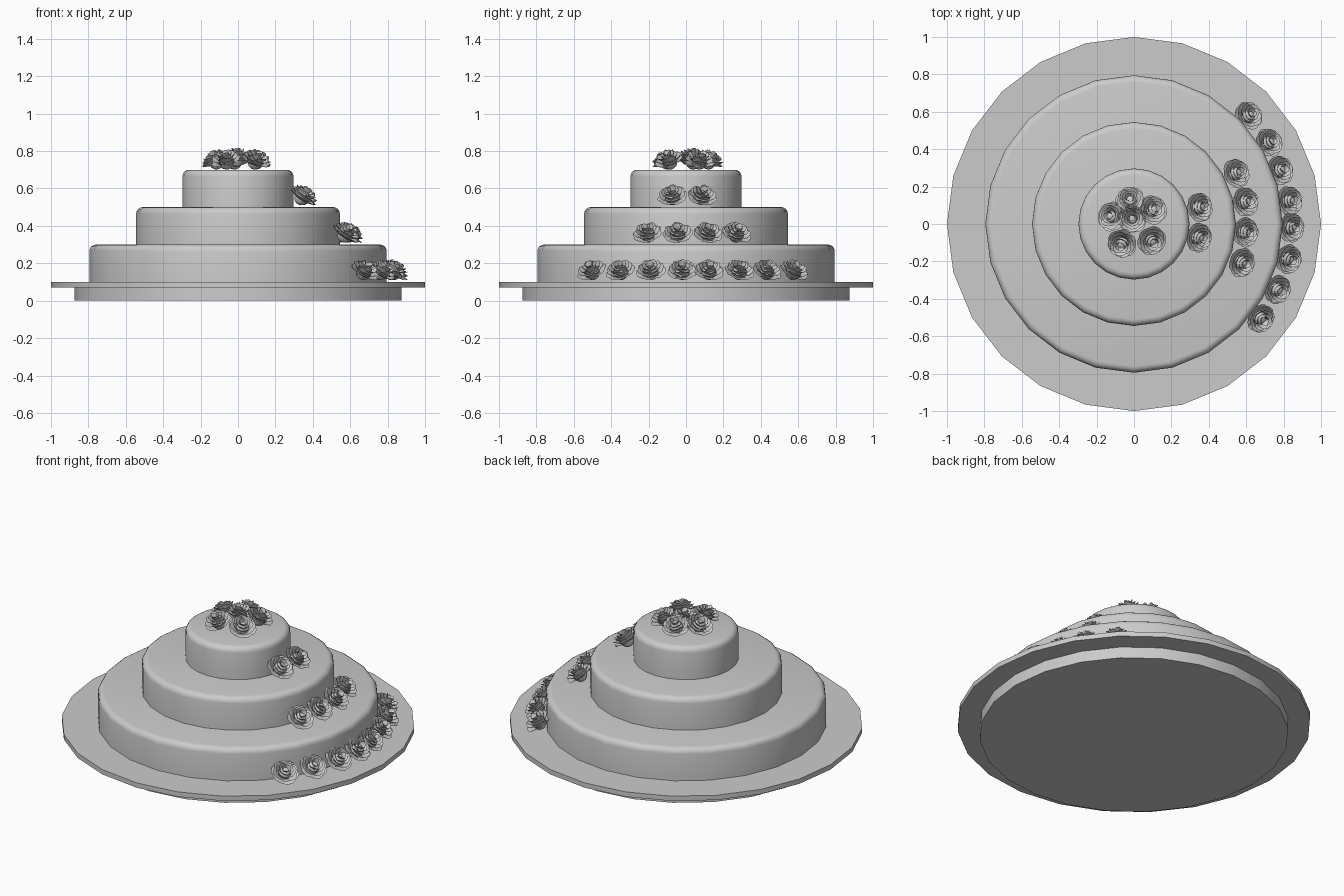
import bpy, bmesh, math, random
from mathutils import Matrix, Vector

cube = bpy.data.objects.get("Cube")
if cube:
    bpy.data.objects.remove(cube, do_unlink=True)
random.seed(4)

icing = bpy.data.materials.new("icing_grey")
icing.use_nodes = True
GREY = (0.6, 0.6, 0.6, 1)
icing.diffuse_color = GREY
icing.node_tree.nodes["Principled BSDF"].inputs["Base Color"].default_value = GREY


def add_object(name, mesh):
    obj = bpy.data.objects.new(name, mesh)
    bpy.context.collection.objects.link(obj)
    return obj


def disc(name, radius, bottom, top, bevel=0.0):
    """24-sided drum, with its top edge rounded if asked."""
    bm = bmesh.new()
    bmesh.ops.create_cone(bm, cap_ends=True, segments=24, radius1=radius, radius2=radius,
                          depth=top - bottom,
                          matrix=Matrix.Translation((0, 0, (top + bottom) / 2)))
    if bevel:
        rim = [e for e in bm.edges if all(v.co.z > top - 0.001 for v in e.verts)]
        bmesh.ops.bevel(bm, geom=rim, offset=bevel, segments=4, profile=0.5, affect='EDGES')
    mesh = bpy.data.meshes.new(name)
    bm.to_mesh(mesh)
    bm.free()
    mesh.materials.append(icing)
    obj = add_object(name, mesh)
    bpy.context.view_layer.objects.active = obj
    obj.select_set(True)
    bpy.ops.object.shade_smooth_by_angle(angle=math.radians(35))
    obj.select_set(False)


# Stand, plate and three tiers
disc("stand", 0.875, 0, 0.07)
disc("plate", 1.0, 0.07, 0.1)
disc("lower_tier", 0.795, 0.1, 0.3, 0.035)
disc("middle_tier", 0.545, 0.3, 0.5, 0.035)
disc("upper_tier", 0.297, 0.5, 0.7, 0.035)


def petal(bm, angle, width, reach, height):
    """Cupped petal rising from the centre, with a ruffled, outward curling lip."""
    across, along = 6, 4
    rows = []
    for j in range(along + 1):
        v = j / along
        row = []
        for i in range(across + 1):
            u = 2 * i / across - 1
            r = reach * v ** 0.55 * (1 - 0.12 * u * u)
            z = height * v ** 1.3 * (1 - 0.25 * u * u)
            if j == along:
                r += 0.007
                z += random.uniform(-0.004, 0.004)
            a = angle + u * width * (0.6 + 0.4 * v)
            row.append(bm.verts.new((r * math.cos(a), r * math.sin(a), z)))
        rows.append(row)
    for low, high in zip(rows, rows[1:]):
        for i in range(across):
            bm.faces.new((low[i], low[i + 1], high[i + 1], high[i]))


# Rose mesh shared by every flower: rings of petals, outermost first
bm = bmesh.new()
for ring, (count, reach, height) in enumerate([(6, 0.074, 0.022), (6, 0.066, 0.042),
                                               (5, 0.052, 0.058), (4, 0.036, 0.068),
                                               (3, 0.018, 0.074)]):
    for k in range(count):
        petal(bm, math.tau * (k + ring * 0.45) / count, 3.6 / count, reach, height)
bmesh.ops.remove_doubles(bm, verts=bm.verts, dist=0.0001)
# Solid bud under the petals
bmesh.ops.create_uvsphere(bm, u_segments=12, v_segments=8, radius=0.04,
                          matrix=Matrix.Translation((0, 0, 0.012)))
rose_mesh = bpy.data.meshes.new("rose")
bm.to_mesh(rose_mesh)
bm.free()
rose_mesh.materials.append(icing)


def rose(name, x, y, z, tilt, shift):
    """Rose leaning away from the cake's axis."""
    out = Vector((x, y, 0)).normalized()
    obj = add_object(name, rose_mesh)
    obj.matrix_world = (Matrix.Translation(Vector((x, y, z)) - out * shift)
                        @ Matrix.Rotation(math.radians(tilt), 4, Vector((-out.y, out.x, 0)))
                        @ Matrix.Rotation(random.uniform(0, math.tau), 4, 'Z'))


# Roses cascading down one side
cascade = {
    "lower_rose": (0.1, [(0.62, 0.585), (0.73, 0.44), (0.79, 0.29), (0.84, 0.125),
                         (0.85, -0.02), (0.835, -0.19), (0.775, -0.355), (0.685, -0.51)]),
    "middle_rose": (0.3, [(0.555, 0.275), (0.605, 0.12), (0.605, -0.045), (0.585, -0.21)]),
    "upper_rose": (0.5, [(0.36, 0.09), (0.355, -0.075)]),
}
for name, (level, spots) in cascade.items():
    for x, y in spots:
        rose(name, x, y, level + 0.04, 35, 0.022)

# Bouquet on top
for x, y in [(-0.02, 0.125), (0.1, 0.075), (-0.12, 0.04), (-0.065, -0.105), (0.095, -0.09)]:
    rose("top_rose", x, y, 0.73, 25, 0.01)
rose("top_centre_rose", -0.01, 0.03, 0.742, 0, 0)
